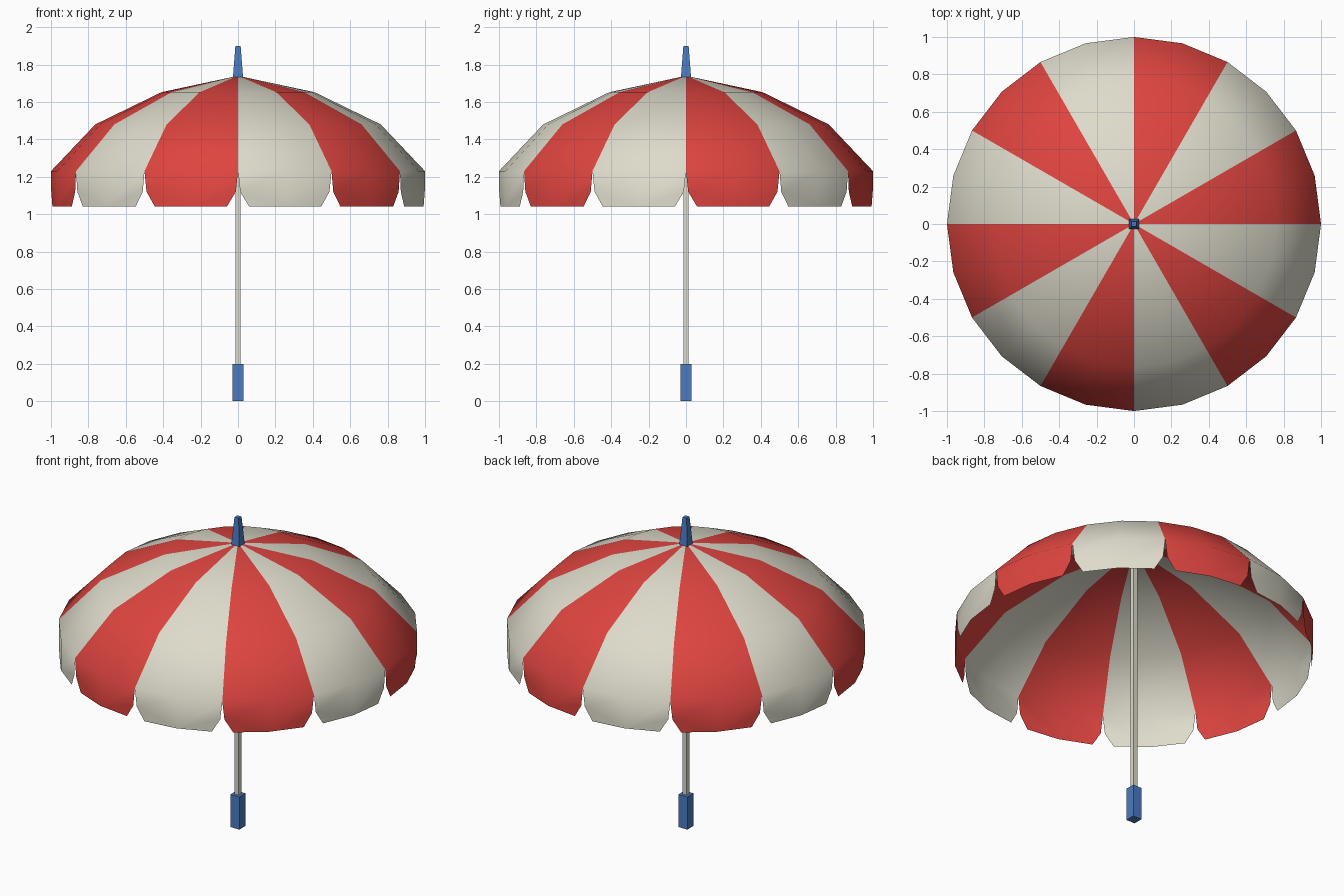
import bpy, bmesh, math
from mathutils import Vector

if "Cube" in bpy.data.objects:
    bpy.data.objects.remove(bpy.data.objects["Cube"])


def material(name, rgb):
    m = bpy.data.materials.new(name)
    m.diffuse_color = (*rgb, 1)
    m.use_nodes = True
    m.node_tree.nodes["Principled BSDF"].inputs["Base Color"].default_value = m.diffuse_color
    return m


red = material("red", (0.73, 0.058, 0.05))
cream = material("cream", (0.73, 0.71, 0.60))
blue = material("blue", (0.07, 0.20, 0.53))


def finish(bm, name, mats):
    me = bpy.data.meshes.new(name)
    bm.to_mesh(me)
    bm.free()
    ob = bpy.data.objects.new(name, me)
    for m in mats:
        me.materials.append(m)
    bpy.context.collection.objects.link(ob)
    return ob


def square_post(name, z0, z1, half0, half1, mat):
    """Square post, optionally tapered."""
    bm = bmesh.new()
    bmesh.ops.create_cube(bm, size=2)
    for v in bm.verts:
        top = v.co.z > 0
        h = half1 if top else half0
        v.co = (v.co.x * h, v.co.y * h, z1 if top else z0)
    return finish(bm, name, [mat])


# handle, pole and tip
square_post("handle", 0, 0.20, 0.03, 0.03, blue)
square_post("pole", 0.20, 1.735, 0.0135, 0.0135, cream)
square_post("tip", 1.73, 1.90, 0.027, 0.014, blue)

# canopy: 12 striped panels, each two facets wide, with a notched valance
PROFILE = [(0.41, 1.652), (0.763, 1.48), (1.0, 1.23)]
APEX, HEM = Vector((0, 0, 1.74)), 1.04
NOTCH = [(0.045, 1.12), (0.23, HEM)]   # (fraction of facet away from seam, z)


def ring_point(r, step, z):
    a = math.radians(15 * step)
    return Vector((r * math.cos(a), r * math.sin(a), z))


bm = bmesh.new()


def add_face(points, mat):
    f = bm.faces.new([bm.verts.new(p) for p in points])
    f.material_index = mat
    f.smooth = True


for i in range(24):
    mat = (i // 2) % 2
    # dome facets
    r, z = PROFILE[0]
    add_face([APEX, ring_point(r, i, z), ring_point(r, i + 1, z)], mat)
    for (ra, za), (rb, zb) in zip(PROFILE, PROFILE[1:]):
        add_face([ring_point(ra, i, za), ring_point(rb, i, zb),
                  ring_point(rb, i + 1, zb), ring_point(ra, i + 1, za)], mat)
    # valance facet, cut away on its seam side
    seam, mid = (i, i + 1) if i % 2 == 0 else (i + 1, i)
    rim = PROFILE[-1][1]
    pts = [ring_point(1, seam, rim)]
    for t, z in NOTCH:
        pts.append(ring_point(1, seam, z).lerp(ring_point(1, mid, z), t))
    pts += [ring_point(1, mid, HEM), ring_point(1, mid, rim)]
    add_face(pts if i % 2 == 0 else pts[::-1], mat)

bmesh.ops.remove_doubles(bm, verts=bm.verts[:], dist=0.0005)
bm.normal_update()
finish(bm, "canopy", [red, cream])
